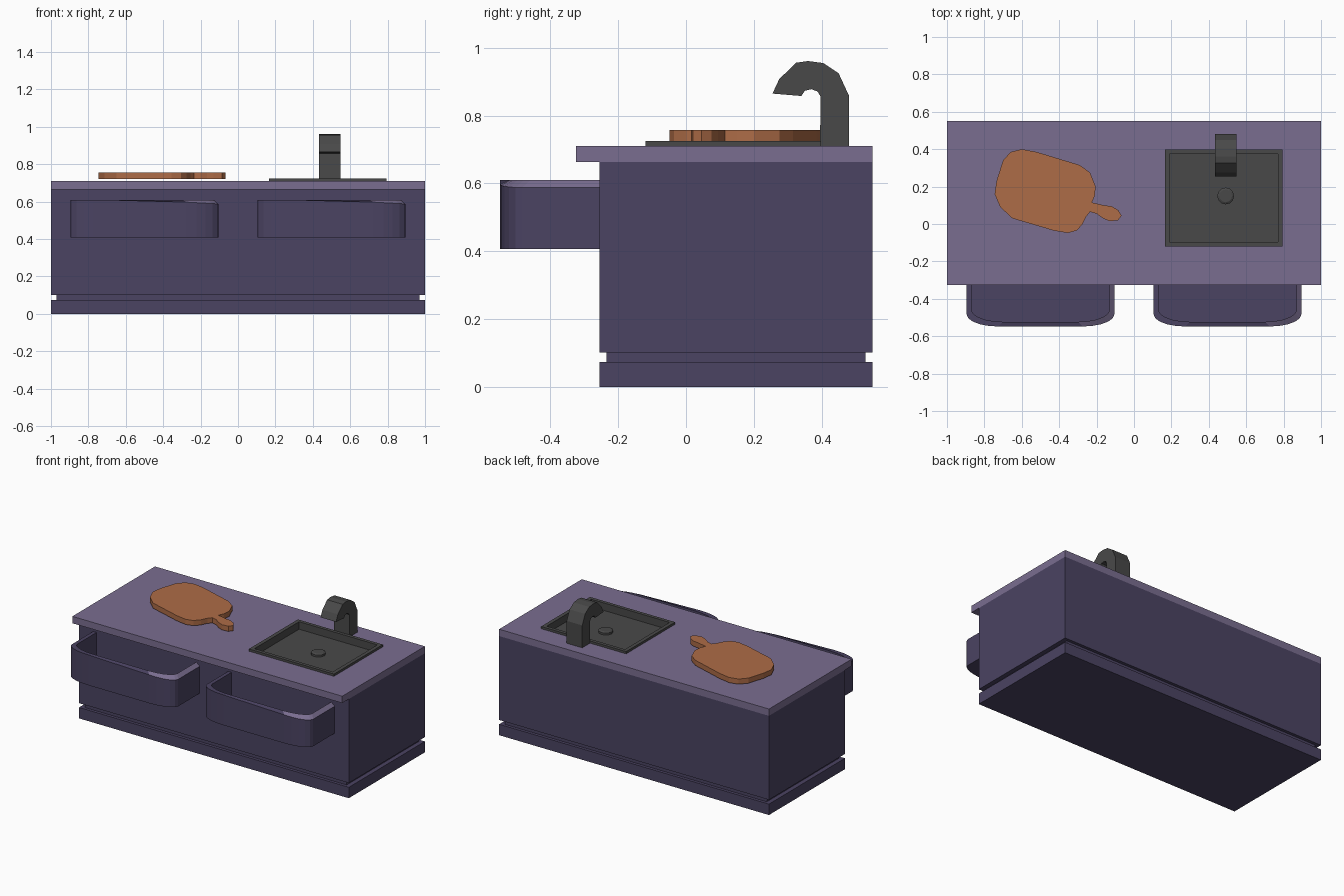
import bpy, bmesh, math

if "Cube" in bpy.data.objects:
    bpy.data.objects.remove(bpy.data.objects["Cube"])


def material(name, rgb):
    m = bpy.data.materials.new(name)
    m.diffuse_color = (*rgb, 1)
    m.use_nodes = True
    m.node_tree.nodes["Principled BSDF"].inputs["Base Color"].default_value = m.diffuse_color
    return m


DARK = material("dark purple", (0.069, 0.056, 0.122))
LIGHT = material("light purple", (0.195, 0.155, 0.28))
METAL = material("dark grey metal", (0.066, 0.066, 0.066))
WOOD = material("orange wood", (0.42, 0.15, 0.063))


def finish(bm, name, *mats):
    bmesh.ops.recalc_face_normals(bm, faces=bm.faces)
    me = bpy.data.meshes.new(name)
    bm.to_mesh(me)
    bm.free()
    ob = bpy.data.objects.new(name, me)
    for m in mats:
        me.materials.append(m)
    bpy.context.collection.objects.link(ob)
    return ob


def rect(x0, x1, y0, y1, z):
    return [(x0, y0, z), (x1, y0, z), (x1, y1, z), (x0, y1, z)]


def loft(name, loops, mats, ring=False, rule=None):
    """Skin stacked closed loops; cap the ends, or join last to first."""
    bm = bmesh.new()
    vs = [[bm.verts.new(p) for p in loop] for loop in loops]
    pairs = list(zip(vs, vs[1:]))
    if ring:
        pairs.append((vs[-1], vs[0]))
    for k, (a, b) in enumerate(pairs):
        for i in range(len(a)):
            j = (i + 1) % len(a)
            f = bm.faces.new((a[i], a[j], b[j], b[i]))
            if rule:
                f.material_index = rule(k, f)
    if not ring:
        bm.faces.new(vs[0])
        bm.faces.new(vs[-1])
    return finish(bm, name, *mats)


def box(name, x0, x1, y0, y1, z0, z1, mat):
    return loft(name, [rect(x0, x1, y0, y1, z0), rect(x0, x1, y0, y1, z1)], [mat])


# Cabinet: plinth, recessed groove, main body
box("plinth", -1, 1, -0.255, 0.55, 0, 0.073, DARK)
box("groove", -0.97, 0.97, -0.235, 0.53, 0.073, 0.102, DARK)
box("cabinet_body", -1, 1, -0.255, 0.55, 0.102, 0.664, DARK)

# Worktop with an opening for the sink
outer, hole = (-1, 1, -0.325, 0.55), (0.18, 0.78, -0.107, 0.383)
loft("worktop", [rect(*outer, 0.664), rect(*outer, 0.71),
                 rect(*hole, 0.71), rect(*hole, 0.664)], [LIGHT], ring=True)

# Sink: raised rim and basin
rim, inner = (0.165, 0.795, -0.12, 0.398), (0.19, 0.77, -0.097, 0.375)
loft("sink", [rect(*hole, 0.666), rect(*hole, 0.71), rect(*rim, 0.71),
              rect(*rim, 0.725), rect(*inner, 0.725), rect(*inner, 0.675)], [METAL])


def circle(r, z, n=12):
    return [(0.49 + r * math.cos(2 * math.pi * i / n),
             0.15 + r * math.sin(2 * math.pi * i / n), z) for i in range(n)]


loft("sink_drain", [circle(0.045, 0.674), circle(0.045, 0.688), circle(0.034, 0.694)], [METAL])

# Tap: hooked side profile extruded in x
hook = [(0.395, 0.71), (0.48, 0.71), (0.48, 0.86), (0.45, 0.925), (0.405, 0.955),
        (0.36, 0.961), (0.325, 0.956), (0.275, 0.908), (0.255, 0.865), (0.34, 0.858),
        (0.35, 0.873), (0.37, 0.878), (0.388, 0.871), (0.397, 0.856)]
loft("tap", [[(x, y, z) for y, z in hook] for x in (0.433, 0.548)], [METAL])

# Chopping board with handle
board = [(-0.745, 0.16), (-0.735, 0.23), (-0.70, 0.34), (-0.66, 0.385), (-0.60, 0.4),
         (-0.52, 0.385), (-0.29, 0.315), (-0.235, 0.275), (-0.205, 0.2), (-0.21, 0.15),
         (-0.225, 0.115), (-0.16, 0.1), (-0.12, 0.095), (-0.085, 0.075), (-0.067, 0.045),
         (-0.085, 0.02), (-0.13, 0.015), (-0.165, 0.03), (-0.20, 0.055), (-0.235, 0.065),
         (-0.255, 0.04), (-0.275, 0.0), (-0.305, -0.035), (-0.355, -0.048),
         (-0.43, -0.035), (-0.65, 0.03), (-0.715, 0.09)]
loft("chopping_board", [[(x, y, z) for x, y in board] for z in (0.722, 0.757)], [WOOD])


# Open drawers with rounded fronts
def tray(cx, inset, z):
    w, front, rx, ry = 0.395 - inset, -0.548 + inset, 0.17, 0.065
    half = [(w, -0.25)]
    for i in range(6):
        a = math.pi / 2 * i / 5
        half.append((w - rx + rx * math.cos(a), front + ry - ry * math.sin(a)))
    pts = half + [(-x, y) for x, y in reversed(half)]
    return [(cx + x, y, z(x)) for x, y in pts]


def rim_height(x):
    # the rim slopes outward towards the right end
    return 0.61 - 0.022 * max(0, min(1, x / 0.39))


for side, cx in (("left", -0.5), ("right", 0.5)):
    loops = [tray(cx, 0, lambda x: 0.407), tray(cx, 0, rim_height),
             tray(cx, 0.025, lambda x: 0.61), tray(cx, 0.025, lambda x: 0.44)]
    # light paint on the sloping part of the rim
    loft(side + "_drawer", loops, [DARK, LIGHT],
         rule=lambda k, f: int(k == 1 and f.calc_center_median().y < -0.26
                               and f.calc_center_median().x > cx + 0.05
                               or k == 1 and f.calc_center_median().x > cx + 0.3))
